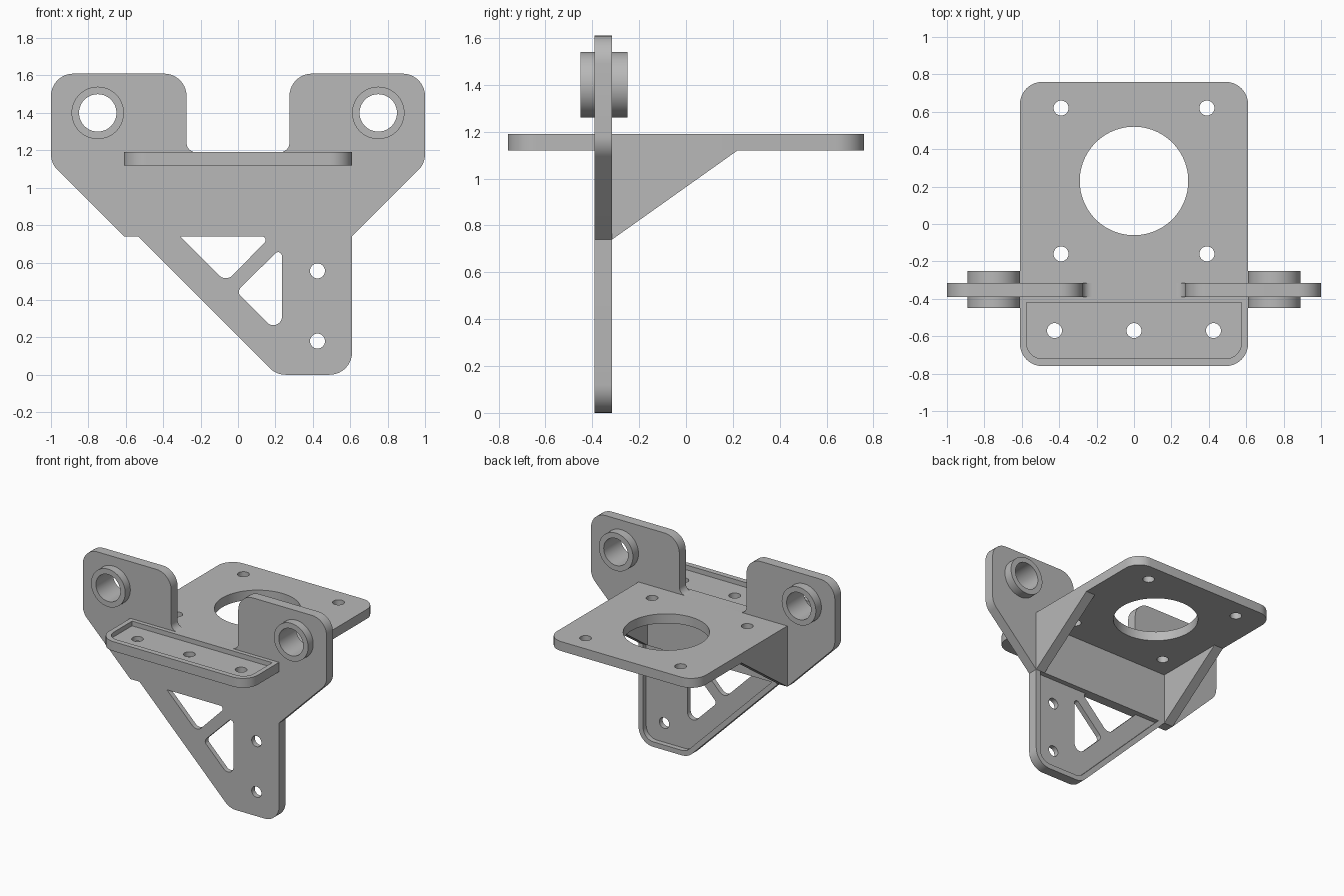
import bpy
import math
from mathutils import Matrix, Vector

cube = bpy.data.objects.get("Cube")
if cube:
    bpy.data.objects.remove(cube, do_unlink=True)

grey = bpy.data.materials.new("plain grey")
grey.use_nodes = True
colour = (0.48, 0.48, 0.48, 1)
grey.diffuse_color = colour
grey.node_tree.nodes["Principled BSDF"].inputs["Base Color"].default_value = colour

# Columns map profile (u, v) and extrusion depth to world axes
TOP = Matrix.Identity(4)
FRONT = Matrix(((1, 0, 0, 0), (0, 0, 1, 0), (0, 1, 0, 0), (0, 0, 0, 1)))
SIDE = Matrix(((0, 0, 1, 0), (1, 0, 0, 0), (0, 1, 0, 0), (0, 0, 0, 1)))


def circle(u, v, r, n=48):
    return [(u + r * math.cos(math.tau * i / n), v + r * math.sin(math.tau * i / n))
            for i in range(n)]


def rounded(corners, steps=10):
    """Outline from (u, v, radius) corners, with an arc at each radius."""
    out = []
    for i, (u, v, r) in enumerate(corners):
        p = Vector((u, v))
        if not r:
            out.append((u, v))
            continue
        a = (Vector(corners[i - 1][:2]) - p).normalized()
        b = (Vector(corners[(i + 1) % len(corners)][:2]) - p).normalized()
        half = a.angle(b) / 2
        centre = p + (a + b).normalized() * (r / math.sin(half))
        start = p + a * (r / math.tan(half)) - centre
        end = p + b * (r / math.tan(half)) - centre
        sweep = math.atan2(start.x * end.y - start.y * end.x, start.dot(end))
        for k in range(steps + 1):
            t = sweep * k / steps
            c, s = math.cos(t), math.sin(t)
            out.append((centre.x + c * start.x - s * start.y,
                        centre.y + s * start.x + c * start.y))
    return out


def slab(name, plane, low, high, outline, holes=()):
    """Filled profile with holes, extruded from low to high."""
    curve = bpy.data.curves.new(name, 'CURVE')
    curve.dimensions = '2D'
    curve.fill_mode = 'BOTH'
    curve.extrude = (high - low) / 2
    for loop in (outline, *holes):
        spline = curve.splines.new('POLY')
        spline.points.add(len(loop) - 1)
        for point, (u, v) in zip(spline.points, loop):
            point.co = (u, v, 0, 1)
        spline.use_cyclic_u = True
    obj = bpy.data.objects.new(name, curve)
    bpy.context.collection.objects.link(obj)
    bpy.ops.object.select_all(action='DESELECT')
    obj.select_set(True)
    bpy.context.view_layer.objects.active = obj
    bpy.ops.object.convert(target='MESH')
    obj = bpy.context.view_layer.objects.active
    obj.name = name
    obj.data.transform(plane @ Matrix.Translation((0, 0, (low + high) / 2)))
    # Weld caps to walls and face normals outward
    bpy.ops.object.mode_set(mode='EDIT')
    bpy.ops.mesh.select_all(action='SELECT')
    bpy.ops.mesh.remove_doubles(threshold=0.0001)
    bpy.ops.mesh.normals_make_consistent(inside=False)
    bpy.ops.object.mode_set(mode='OBJECT')
    obj.data.materials.clear()
    obj.data.materials.append(grey)
    bpy.ops.object.shade_smooth_by_angle(angle=math.radians(30))
    return obj


BACK, FACE, MID = -0.315, -0.39, -0.3525   # wall depths
UNDER, DECK, FLOOR = 1.12, 1.19, 1.155     # plate heights
SILL, W = 0.74, 0.61

# Horizontal plate: drilled lower layer, upper layer with a front tray
bed = rounded([(-W, -0.76, 0.12), (W, -0.76, 0.12), (W, 0.76, 0.12), (-W, 0.76, 0.12)])
main_holes = [circle(0, 0.23, 0.29, 96)]
main_holes += [circle(x, y, 0.04) for x in (-0.39, 0.39) for y in (-0.16, 0.62)]
tray_holes = [circle(x, -0.57, 0.04) for x in (-0.425, 0, 0.425)]
tray = rounded([(-0.575, -0.72, 0.085), (0.575, -0.72, 0.085),
                (0.575, -0.42, 0), (-0.575, -0.42, 0)])
slab("plate_lower_layer", TOP, UNDER, FLOOR, bed, main_holes + tray_holes)
slab("plate_upper_layer", TOP, FLOOR, DECK, bed, main_holes + [tray])

# Upright wall with two ears
half = [(W, SILL, 0), (1, 1.13, 0.12), (1, 1.61, 0.12),
        (0.275, 1.61, 0.12), (0.275, DECK, 0.05)]
wall = half + [(-x, z, r) for x, z, r in reversed(half)]
slab("upright_wall", FRONT, FACE, BACK, rounded(wall),
     [circle(x, 1.4, 0.1) for x in (-0.75, 0.75)])

# Bushings and gussets on both sides
for side, s in (("left", 1), ("right", -1)):
    slab(side + "_bushing", FRONT, -0.45, -0.25,
         circle(s * 0.75, 1.4, 0.14, 64), [circle(s * 0.75, 1.4, 0.1)])
    slab(side + "_gusset", SIDE, min(s * 0.535, s * W), max(s * 0.535, s * W),
         [(BACK, SILL), (0.22, UNDER), (BACK, UNDER)])

# Lower leg: drilled front layer, rimmed back layer
leg = rounded([(-0.535, 0.8, 0), (-0.535, SILL, 0), (0.205, 0, 0.12),
               (W, 0, 0.12), (W, 0.8, 0)])
windows = [
    rounded([(-0.31, SILL, 0), (-0.065, 0.495, 0.05), (0.175, SILL, 0.02)]),
    rounded([(-0.008, 0.443, 0.03), (0.235, 0.2, 0.046), (0.235, 0.685, 0.021)]),
]
bolts = [circle(0.425, z, 0.04) for z in (0.18, 0.555)]
pocket = rounded([(-0.483, SILL, 0), (0.22, 0.037, 0.085),
                  (0.573, 0.037, 0.085), (0.573, SILL, 0)])
slab("leg_front_layer", FRONT, FACE, MID, leg, windows + bolts)
slab("leg_back_rim", FRONT, MID, BACK, leg, [pocket])
